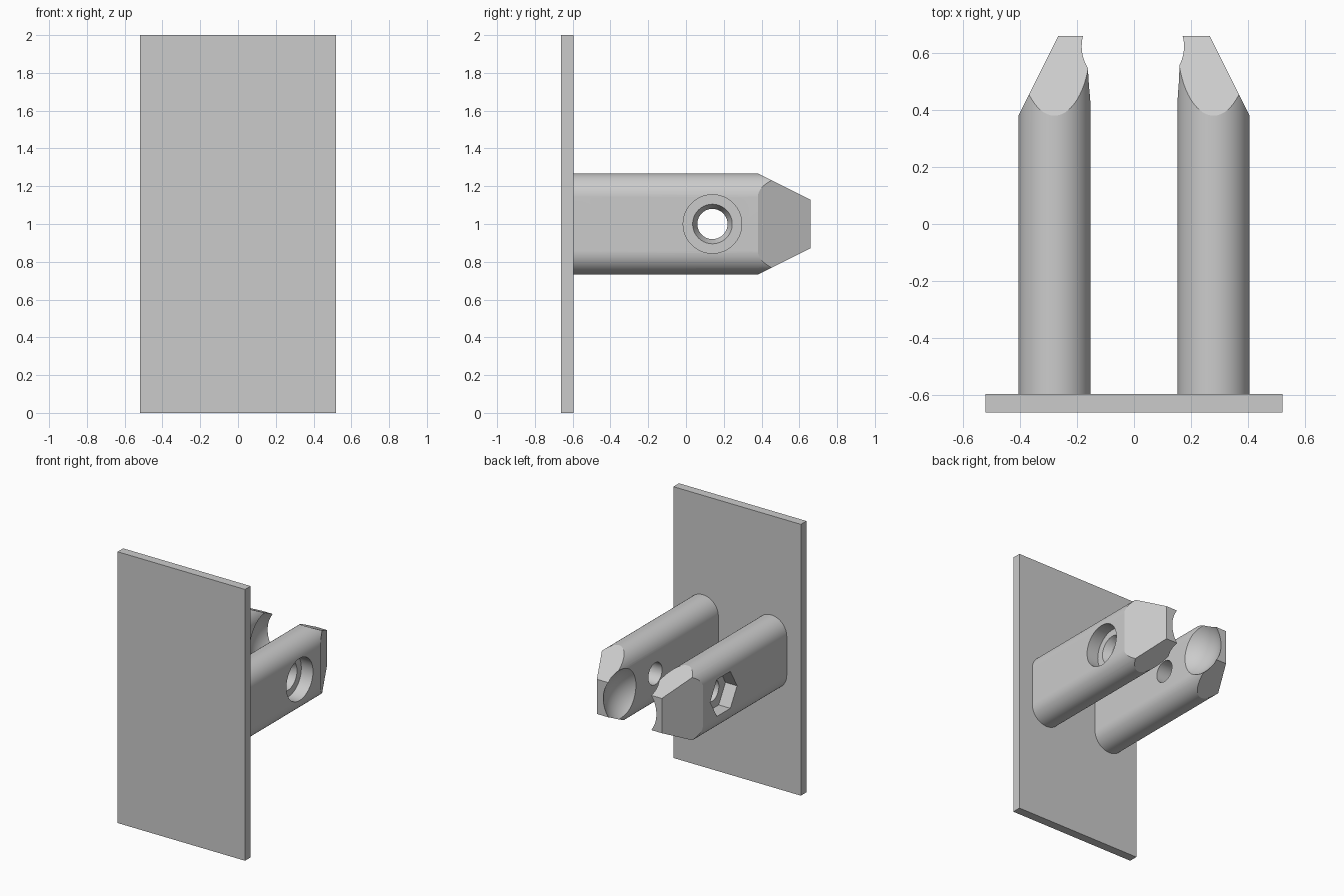
import bpy, bmesh, math
from mathutils import Matrix, Vector

cube = bpy.data.objects.get("Cube")
if cube:
    bpy.data.objects.remove(cube, do_unlink=True)

grey = bpy.data.materials.new("plain grey")
grey.use_nodes = True
colour = (0.6, 0.6, 0.6, 1)
grey.diffuse_color = colour
grey.node_tree.nodes["Principled BSDF"].inputs["Base Color"].default_value = colour


def add_object(name, bm):
    bmesh.ops.recalc_face_normals(bm, faces=bm.faces)
    mesh = bpy.data.meshes.new(name)
    bm.to_mesh(mesh)
    bm.free()
    mesh.materials.append(grey)
    obj = bpy.data.objects.new(name, mesh)
    bpy.context.collection.objects.link(obj)
    return obj


def activate(obj):
    bpy.ops.object.select_all(action='DESELECT')
    obj.select_set(True)
    bpy.context.view_layer.objects.active = obj


def cut(obj, cutter):
    activate(obj)
    mod = obj.modifiers.new("cut", 'BOOLEAN')
    mod.operation = 'DIFFERENCE'
    mod.solver = 'EXACT'
    mod.object = cutter
    bpy.ops.object.modifier_apply(modifier=mod.name)
    bpy.data.objects.remove(cutter, do_unlink=True)


HOLE_Y, MID_Z = 0.14, 1.0


def bore(x0, x1, r0, r1, sides=64):
    """Round, tapered or hexagonal cutter along x."""
    bm = bmesh.new()
    place = Matrix.Translation(((x0 + x1) / 2, HOLE_Y, MID_Z)) @ Matrix.Rotation(math.pi / 2, 4, 'Y')
    if sides == 6:  # corners point along y
        place = place @ Matrix.Rotation(math.pi / 2, 4, 'Z')
    bmesh.ops.create_cone(bm, cap_ends=True, segments=sides, radius1=r0, radius2=r1,
                          depth=abs(x1 - x0), matrix=place)
    # make sure a corner of the hexagon lies on the y axis
    if sides == 6:
        top = max(bm.verts, key=lambda v: v.co.z).co.z - MID_Z
        if top > r0 * 0.95:
            turn = Matrix.Rotation(math.pi / 6, 3, 'X')
            bmesh.ops.rotate(bm, verts=bm.verts, cent=(0, HOLE_Y, MID_Z), matrix=turn)
    return add_object("bore_cutter", bm)


def ball():
    bm = bmesh.new()
    bmesh.ops.create_uvsphere(bm, u_segments=96, v_segments=48, radius=0.243,
                              matrix=Matrix.Translation((-0.004, 0.55, MID_Z)))
    return add_object("ball_cutter", bm)


def make_arm(name, side):
    radius, cx, half, steps = 0.126, 0.279, 0.142, 32
    bm = bmesh.new()
    # stadium section
    ring = []
    for end in (0, 1):
        for i in range(steps + 1):
            a = math.pi * (i / steps + end)
            z = MID_Z + (half if end == 0 else -half) + radius * math.sin(a)
            ring.append(bm.verts.new((cx + radius * math.cos(a), -0.597, z)))
    face = bm.faces.new(ring)
    ext = bmesh.ops.extrude_face_region(bm, geom=[face])
    moved = [g for g in ext["geom"] if isinstance(g, bmesh.types.BMVert)]
    bmesh.ops.translate(bm, verts=moved, vec=(0, 1.257, 0))
    # chamfers on the outer, top and bottom sides of the tip
    reach = half + radius
    for point, normal in (((cx + radius, 0.38, MID_Z), (2, 1, 0)),
                          ((cx, 0.38, MID_Z + reach), (0, 1, 2)),
                          ((cx, 0.38, MID_Z - reach), (0, 1, -2))):
        res = bmesh.ops.bisect_plane(bm, geom=bm.verts[:] + bm.edges[:] + bm.faces[:],
                                     plane_co=point, plane_no=Vector(normal).normalized(),
                                     clear_outer=True)
        edges = [e for e in res["geom_cut"] if isinstance(e, bmesh.types.BMEdge)]
        bmesh.ops.contextual_create(bm, geom=edges)
    for v in bm.verts:
        v.co.x *= side
    return add_object(name, bm)


# Mounting plate
bm = bmesh.new()
bmesh.ops.create_cube(bm, size=1)
bmesh.ops.scale(bm, verts=bm.verts, vec=(1.04, 0.065, 2))
bmesh.ops.translate(bm, verts=bm.verts, vec=(0, -0.628, 1))
add_object("mounting_plate", bm)

# Arms, with the bolt hole and the seat for a ball between the tips
arms = {}
for label, side in (("left", 1), ("right", -1)):
    arm = make_arm(label + "_arm", side)
    cut(arm, bore(side * 0.1, side * 0.5, 0.08, 0.08))
    cut(arm, ball())
    arms[label] = arm

# Bolt head recess with a countersunk floor, and hexagonal nut recess
cut(arms["left"], bore(0.31, 0.5, 0.155, 0.155))
cut(arms["left"], bore(0.25, 0.315, 0.078, 0.107))
cut(arms["right"], bore(-0.5, -0.31, 0.157, 0.157, sides=6))

for arm in arms.values():
    activate(arm)
    bpy.ops.object.shade_smooth_by_angle(angle=math.radians(20))
    arm.modifiers.new("even_shading", 'WEIGHTED_NORMAL').keep_sharp = True
